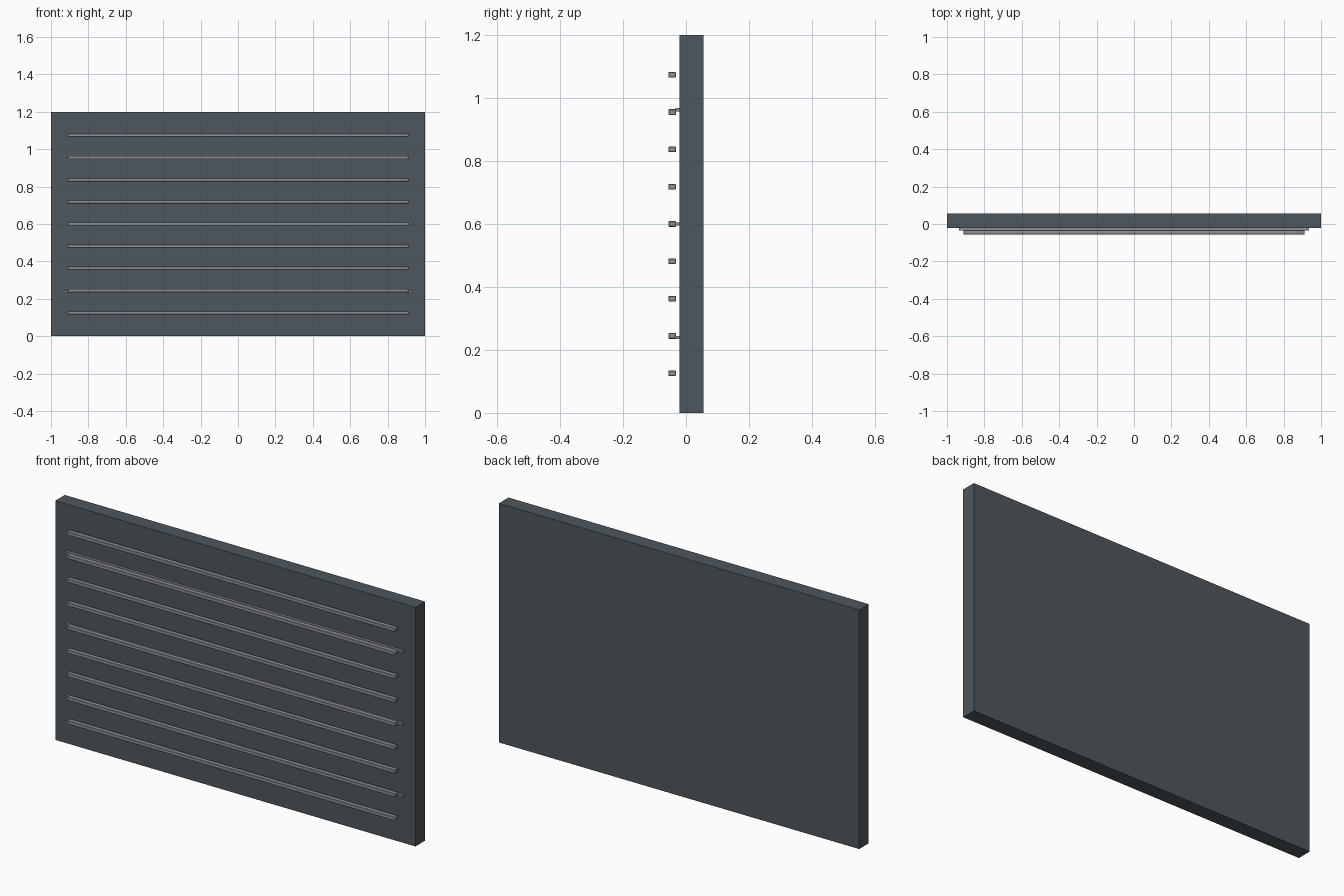
import bpy

if "Cube" in bpy.data.objects:
    bpy.data.objects.remove(bpy.data.objects["Cube"])


def material(name, color):
    m = bpy.data.materials.new(name)
    m.diffuse_color = color
    m.use_nodes = True
    m.node_tree.nodes["Principled BSDF"].inputs["Base Color"].default_value = m.diffuse_color
    return m


def box(name, x, y, z, mat, bevel=0.0):
    """Axis-aligned box from (min, max) ranges."""
    bpy.ops.mesh.primitive_cube_add(size=1, location=[(a + b) / 2 for a, b in (x, y, z)])
    ob = bpy.context.object
    ob.name = name
    ob.scale = [b - a for a, b in (x, y, z)]
    bpy.ops.object.transform_apply(location=False, rotation=False, scale=True)
    ob.data.materials.append(mat)
    if bevel:
        mod = ob.modifiers.new("edge_bevel", "BEVEL")
        mod.width = bevel
        mod.segments = 1
    return ob


slate = material("slate", (0.075, 0.095, 0.11, 1))
metal = material("grey_metal", (0.27, 0.28, 0.30, 1))

# Backing panel
box("panel", (-1, 1), (-0.021, 0.055), (0, 1.2), slate)

# Nine horizontal slats standing off the front face
for i in range(9):
    z = 0.6 + (i - 4) * 0.1185
    box(f"slat_{i + 1}", (-0.912, 0.912), (-0.056, -0.032),
        (z - 0.009, z + 0.009), metal, 0.002)

# Three thin rails joining slats to the panel
for i, z in enumerate((0.24, 0.6, 0.963)):
    box(f"rail_{i + 1}", (-0.936, 0.936), (-0.034, -0.021),
        (z - 0.005, z + 0.005), metal)
